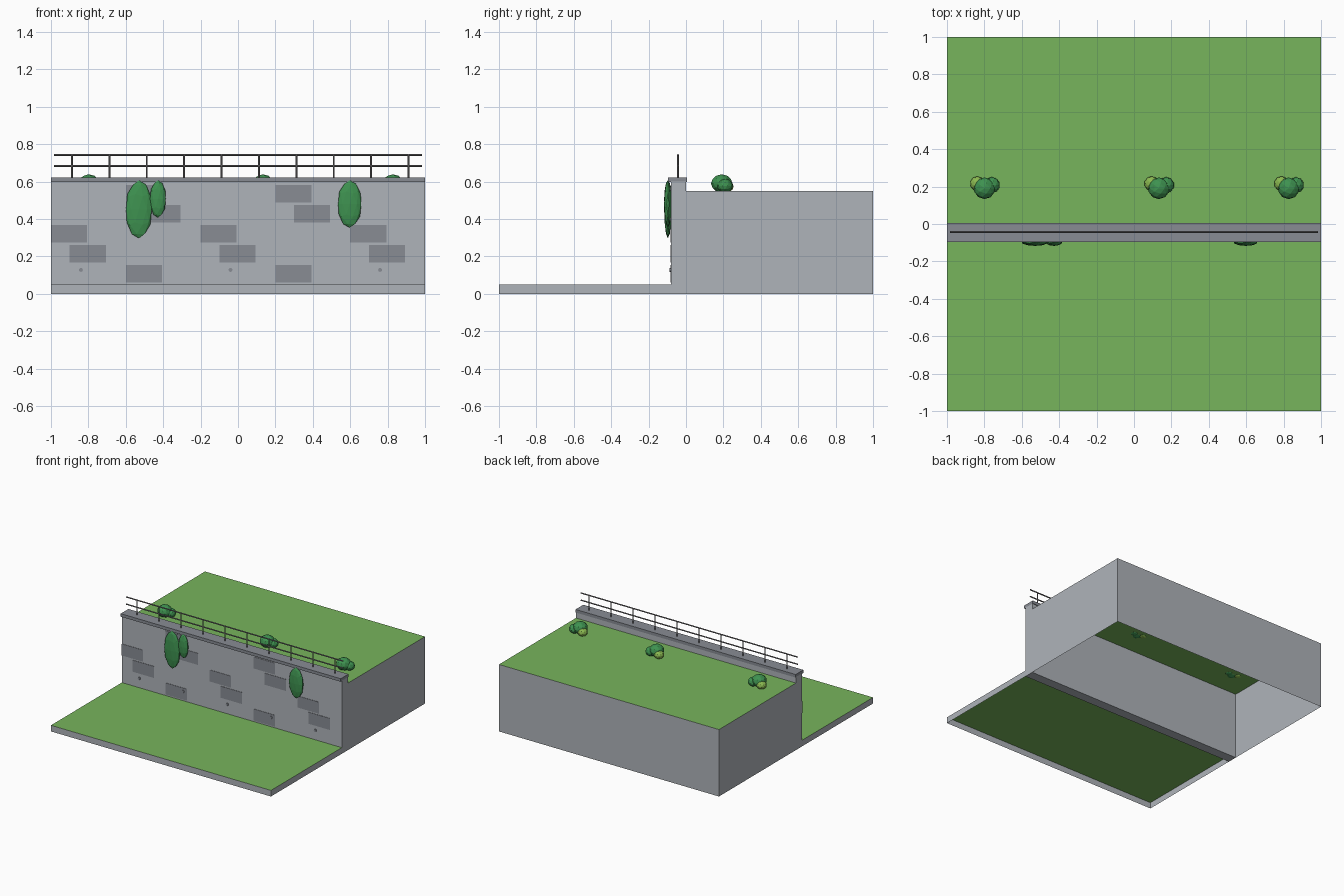
import bpy, bmesh, math
from mathutils import Matrix, Vector

if "Cube" in bpy.data.objects:
    bpy.data.objects.remove(bpy.data.objects["Cube"])


def lin(c):
    c /= 255
    return c / 12.92 if c <= 0.04045 else ((c + 0.055) / 1.055) ** 2.4


def material(name, r, g, b):
    m = bpy.data.materials.new(name)
    m.diffuse_color = (lin(r), lin(g), lin(b), 1)
    m.use_nodes = True
    m.node_tree.nodes["Principled BSDF"].inputs["Base Color"].default_value = m.diffuse_color
    return m


GRASS = material("grass", 119, 181, 92)
STONE = material("light stone", 175, 180, 186)
DARK = material("dark stone", 136, 140, 148)
METAL = material("railing metal", 122, 120, 122)
LEAF = material("leaf green", 62, 146, 80)
LIME = material("light leaf", 138, 184, 80)


def finish(name, bm, *mats):
    me = bpy.data.meshes.new(name)
    bm.to_mesh(me)
    bm.free()
    for m in mats:
        me.materials.append(m)
    ob = bpy.data.objects.new(name, me)
    bpy.context.collection.objects.link(ob)
    return ob


def add_box(bm, x0, x1, y0, y1, z0, z1):
    mat = Matrix.Translation(((x0 + x1) / 2, (y0 + y1) / 2, (z0 + z1) / 2))
    mat = mat @ Matrix.Diagonal((x1 - x0, y1 - y0, z1 - z0, 1))
    bmesh.ops.create_cube(bm, size=1, matrix=mat)


def add_rod(bm, a, b, radius, sides=8):
    a, b = Vector(a), Vector(b)
    rot = (b - a).to_track_quat('Z', 'Y').to_matrix().to_4x4()
    bmesh.ops.create_cone(bm, cap_ends=True, segments=sides, radius1=radius, radius2=radius,
                          depth=(b - a).length, matrix=Matrix.Translation((a + b) / 2) @ rot)


def blob(name, centre, size, mat):
    bm = bmesh.new()
    bmesh.ops.create_icosphere(bm, subdivisions=2, radius=1,
                               matrix=Matrix.Translation(centre) @ Matrix.Diagonal((*size, 1)))
    return finish(name, bm, mat)


# Terraces: hollow below, open where they meet the wall, grass on top
def terrace(name, y0, y1, top, wall_y):
    bm = bmesh.new()
    add_box(bm, -1, 1, y0, y1, 0, top)
    gone = [f for f in bm.faces if f.normal.z < -0.5 or
            abs(f.calc_center_median().y - wall_y) < 1e-4]
    bmesh.ops.delete(bm, geom=gone, context='FACES')
    for f in bm.faces:
        f.material_index = 1 if f.normal.z > 0.5 else 0
    finish(name, bm, STONE, GRASS)


terrace("lower_ground", -1, -0.08, 0.05, -0.08)
terrace("upper_ground", 0, 1, 0.55, 0)

# Retaining wall and coping
bm = bmesh.new()
add_box(bm, -1, 1, -0.08, 0, 0, 0.6)
finish("retaining_wall", bm, STONE)
bm = bmesh.new()
add_box(bm, -1, 1, -0.095, 0.005, 0.597, 0.622)
finish("wall_coping", bm, DARK)

# Dark facing stones: every fourth stone of each course
bm = bmesh.new()
for row, start in enumerate((-0.6, -0.9, -1.0, -0.5, -0.6)):
    z = 0.06 + 0.107 * row
    for k in range(3):
        x = start + 0.8 * k
        if x < 0.9:
            add_box(bm, x, x + 0.193, -0.083, -0.079, z, z + 0.095)
finish("facing_stones", bm, DARK)

# Drain outlets
bm = bmesh.new()
for i in range(5):
    x = -0.84 + 0.4 * i
    add_rod(bm, (x, -0.075, 0.128), (x, -0.088, 0.128), 0.011)
finish("drain_outlets", bm, DARK)

# Railing
bm = bmesh.new()
for i in range(10):
    x = -0.888 + 0.2 * i
    add_rod(bm, (x, -0.043, 0.61), (x, -0.043, 0.745), 0.005)
for z in (0.684, 0.743):
    add_rod(bm, (-0.985, -0.043, z), (0.985, -0.043, z), 0.005)
finish("railing", bm, METAL)

# Hanging vines: x, half width, bottom z
for i, (x, w, z0) in enumerate(((-0.53, 0.072, 0.297), (-0.428, 0.044, 0.408),
                                (0.597, 0.065, 0.354))):
    blob(f"vine_{i + 1}", (x, -0.097, (z0 + 0.607) / 2), (w, 0.02, (0.607 - z0) / 2), LEAF)

# Shrubs, each of three leaf clumps
for i, x in enumerate((-0.799, 0.133, 0.827)):
    blob(f"shrub_{i + 1}_main", (x, 0.191, 0.590), (0.058, 0.058, 0.049), LEAF)
    blob(f"shrub_{i + 1}_side", (x + 0.039, 0.208, 0.578), (0.043, 0.043, 0.037), LEAF)
    blob(f"shrub_{i + 1}_light", (x - 0.039, 0.216, 0.574), (0.039, 0.039, 0.033), LIME)
